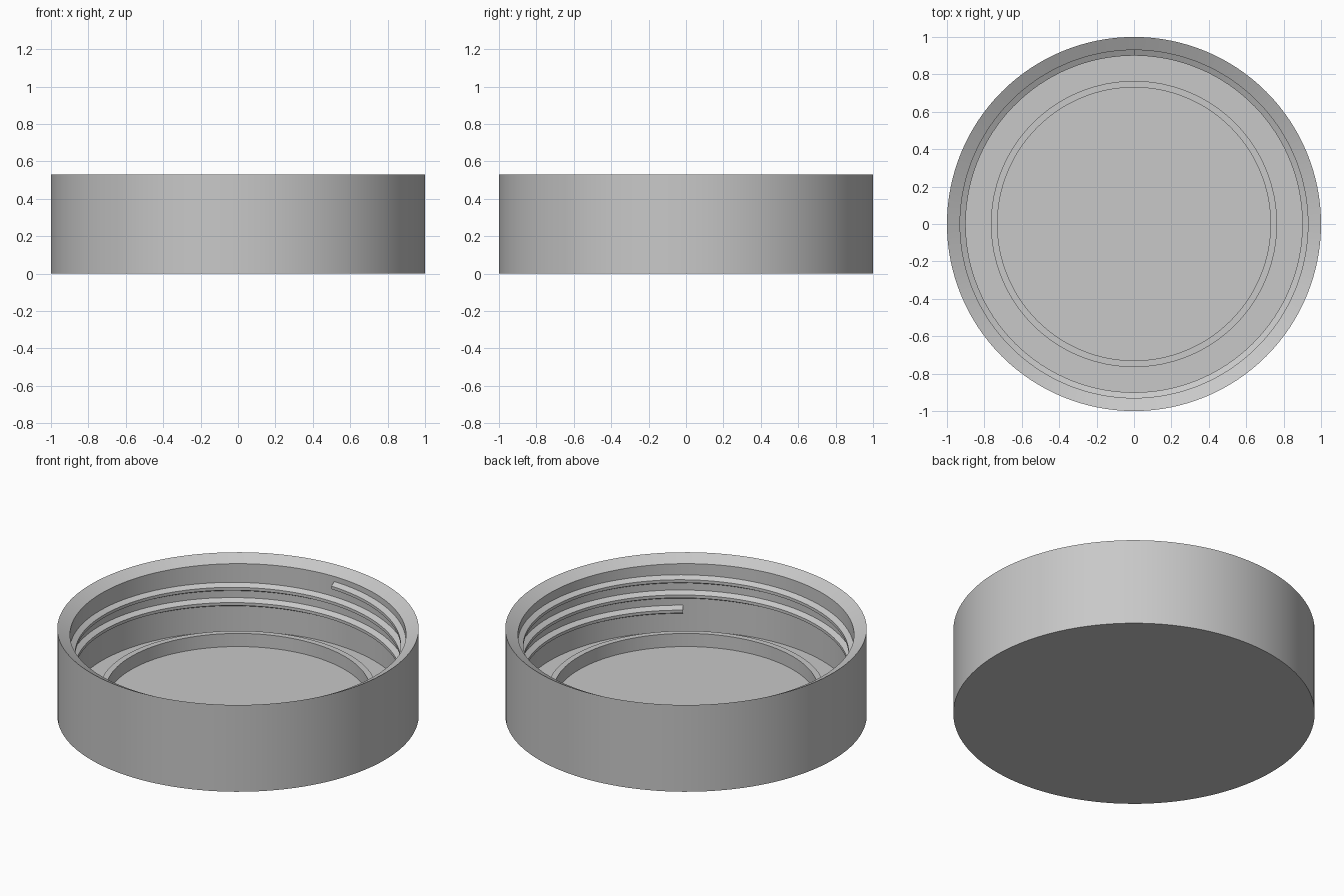
import bpy
import bmesh
import math

# Remove the default cube
cube = bpy.data.objects.get("Cube")
if cube:
    bpy.data.objects.remove(cube, do_unlink=True)

# Single plain grey material
GREY = (0.58, 0.58, 0.58, 1.0)
mat = bpy.data.materials.new("light_grey")
mat.use_nodes = True
mat.diffuse_color = GREY
mat.node_tree.nodes["Principled BSDF"].inputs["Base Color"].default_value = GREY

SEGMENTS = 128
HEIGHT = 0.53
FLOOR = 0.08
BORE = 0.93


def finish(name, bm):
    """Turn a bmesh into a named object with sharp-edged smooth shading."""
    bmesh.ops.recalc_face_normals(bm, faces=bm.faces)
    mesh = bpy.data.meshes.new(name)
    bm.to_mesh(mesh)
    bm.free()
    mesh.materials.append(mat)
    obj = bpy.data.objects.new(name, mesh)
    bpy.context.collection.objects.link(obj)
    bpy.ops.object.select_all(action="DESELECT")
    obj.select_set(True)
    bpy.context.view_layer.objects.active = obj
    bpy.ops.object.shade_smooth_by_angle(angle=math.radians(20))
    return obj


def sweep(bm, sections, closed_profile, closed_path):
    """Bridge successive rings of vertices with quads."""
    rings = [[bm.verts.new(p) for p in s] for s in sections]
    count = len(rings[0])
    for i in range(len(rings) - (not closed_path)):
        a, b = rings[i], rings[(i + 1) % len(rings)]
        for j in range(count - (not closed_profile)):
            k = (j + 1) % count
            bm.faces.new((a[j], b[j], b[k], a[k]))
    return rings


def section(profile, angle, lift=0.0):
    """Place an (r, z) profile at an angle around the axis."""
    return [(r * math.cos(angle), r * math.sin(angle), z + lift) for r, z in profile]


# Cap body: outer wall, inward-sloping rim, bore, floor and raised sealing ring
body_profile = [
    (1.0, 0.0), (1.0, HEIGHT), (BORE, HEIGHT - 0.037), (BORE, FLOOR),
    (0.765, FLOOR), (0.765, 0.16), (0.73, 0.16), (0.73, FLOOR),
]
bm = bmesh.new()
steps = [2 * math.pi * i / SEGMENTS for i in range(SEGMENTS)]
rings = sweep(bm, [section(body_profile, a) for a in steps], False, True)
bm.faces.new([r[0] for r in rings])     # underside
bm.faces.new([r[-1] for r in rings])    # inner floor
finish("cap_body", bm)

# Screw thread: trapezoid ridge climbing the bore
thread_profile = [(BORE + 0.005, -0.028), (0.90, -0.009), (0.90, 0.009), (BORE + 0.005, 0.028)]
START, END = math.radians(-414), math.radians(450)
LOW, HIGH = 0.214, 0.437
COUNT = 300
bm = bmesh.new()
path = [i / COUNT for i in range(COUNT + 1)]
rings = sweep(
    bm,
    [section(thread_profile, START + t * (END - START), LOW + t * (HIGH - LOW)) for t in path],
    True, False)
bm.faces.new(rings[0])                  # thread ends
bm.faces.new(rings[-1])
finish("screw_thread", bm)
